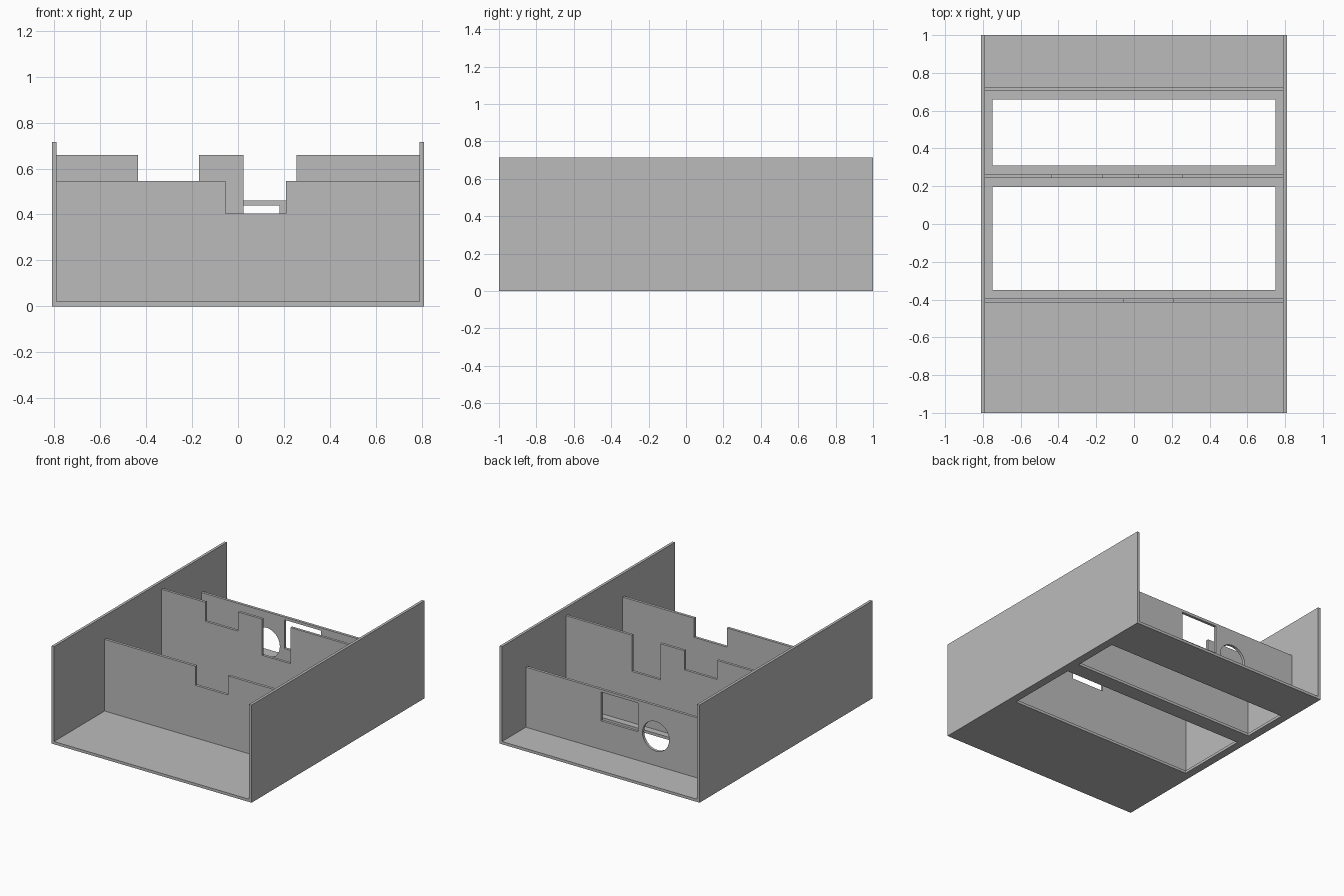
import bpy
import bmesh
import math
from mathutils import Vector

cube = bpy.data.objects.get("Cube")
if cube:
    bpy.data.objects.remove(cube, do_unlink=True)

# One plain grey for every panel
grey = bpy.data.materials.new("panel_grey")
grey.use_nodes = True
colour = (0.5, 0.5, 0.5, 1.0)
grey.diffuse_color = colour
grey.node_tree.nodes["Principled BSDF"].inputs["Base Color"].default_value = colour

W, T = 0.81, 0.02          # outer half width, sheet thickness
INNER = W - T
HEIGHT = 0.715


def extrude_profile(name, points, y0, y1):
    """Extrude an (x, z) outline from y0 to y1."""
    bm = bmesh.new()
    face = bm.faces.new([bm.verts.new((x, y0, z)) for x, z in points])
    out = bmesh.ops.extrude_face_region(bm, geom=[face])
    moved = [v for v in out["geom"] if isinstance(v, bmesh.types.BMVert)]
    bmesh.ops.translate(bm, verts=moved, vec=Vector((0, y1 - y0, 0)))
    bmesh.ops.recalc_face_normals(bm, faces=bm.faces)
    mesh = bpy.data.meshes.new(name)
    bm.to_mesh(mesh)
    bm.free()
    mesh.materials.append(grey)
    obj = bpy.data.objects.new(name, mesh)
    bpy.context.collection.objects.link(obj)
    return obj


def rectangle(x0, x1, z0, z1):
    return [(x0, z0), (x1, z0), (x1, z1), (x0, z1)]


def circle(cx, cz, r, sides):
    steps = [2 * math.pi * i / sides for i in range(sides)]
    return [(cx + r * math.cos(a), cz + r * math.sin(a)) for a in steps]


def cut(target, outline, y0, y1):
    """Cut an extruded outline out of the target and discard the cutter."""
    cutter = extrude_profile("cutter", outline, y0, y1)
    cutter.hide_render = True
    mod = target.modifiers.new("opening", "BOOLEAN")
    mod.operation = "DIFFERENCE"
    mod.solver = "EXACT"
    mod.object = cutter
    graph = bpy.context.evaluated_depsgraph_get()
    result = bpy.data.meshes.new_from_object(target.evaluated_get(graph))
    target.modifiers.clear()
    target.data = result
    bpy.data.objects.remove(cutter, do_unlink=True)


def divider(name, y0, y1, top, notches=()):
    """Cross wall with notches (x0, x1, floor height) in its top edge."""
    points = [(INNER, T), (-INNER, T), (-INNER, top)]
    for x0, x1, z in notches:
        points += [(x0, top), (x0, z), (x1, z), (x1, top)]
    points.append((INNER, top))
    return extrude_profile(name, points, y0, y1)


# Tray: floor and both side panels as one U-shaped section
tray = extrude_profile("tray", [
    (-W, 0), (W, 0), (W, HEIGHT), (INNER, HEIGHT),
    (INNER, T), (-INNER, T), (-INNER, HEIGHT), (-W, HEIGHT)], -1, 1)

# Two large openings in the floor
for y0, y1 in ((-0.35, 0.195), (0.31, 0.66)):
    cut(tray, rectangle(-0.75, 0.75, -0.1, 0.1), y0, y1)

# Cross walls
divider("front_divider", -0.415, -0.395, 0.545, [(-0.055, 0.21, 0.405)])
divider("middle_divider", 0.243, 0.262, 0.66,
        [(-0.435, -0.17, 0.52), (0.025, 0.255, 0.395)])
back = divider("back_divider", 0.705, 0.725, 0.46)

# Window and round port in the back wall
cut(back, rectangle(-0.117, 0.18, 0.23, 0.44), 0.6, 0.8)
cut(back, circle(-0.263, 0.235, 0.108, 48), 0.6, 0.8)
